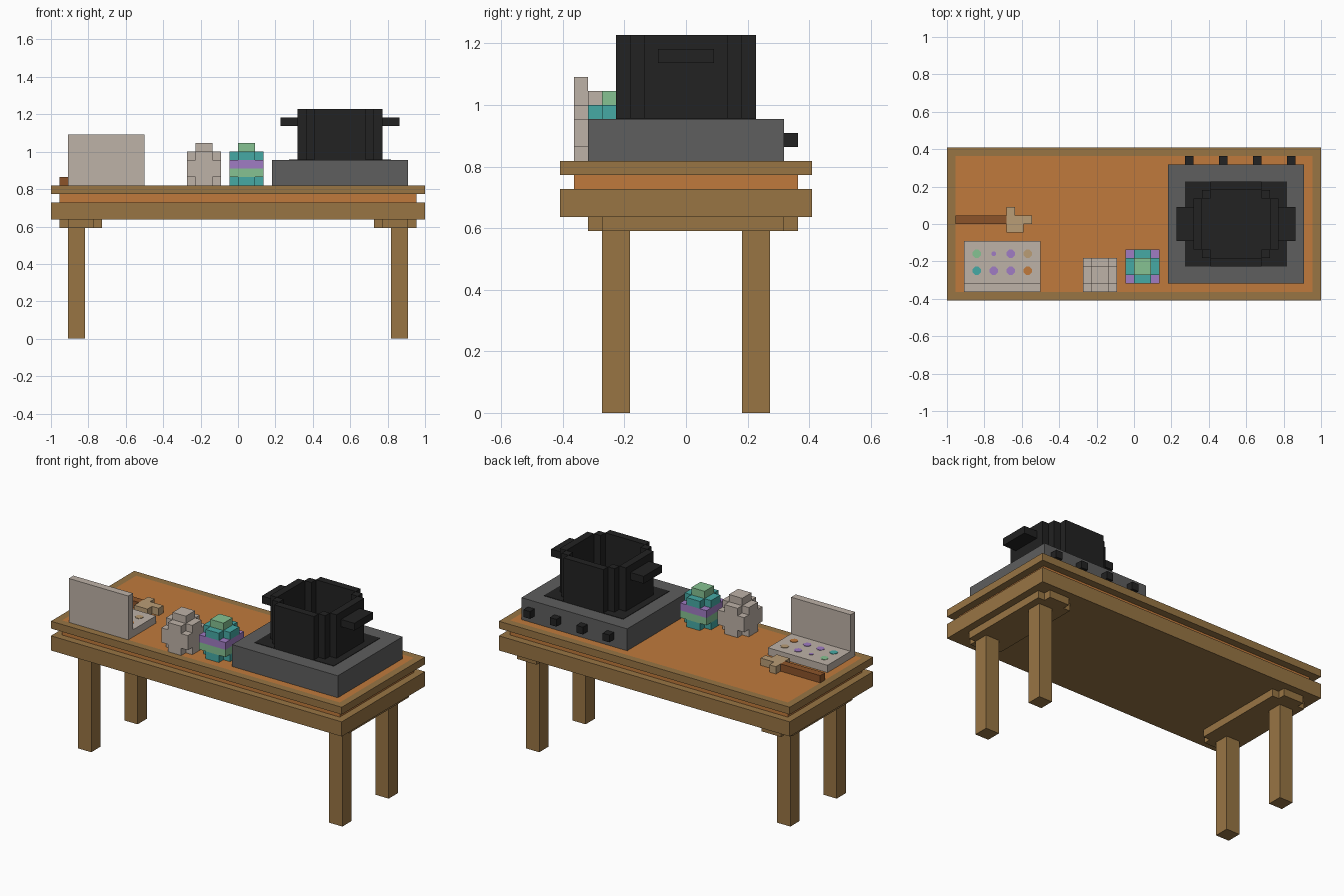
import bpy, bmesh, math

U = 1 / 22  # one block

cube = bpy.data.objects.get("Cube")
if cube:
    bpy.data.objects.remove(cube, do_unlink=True)


def material(name, rgb):
    lin = [((c / 255 + 0.055) / 1.055) ** 2.4 for c in rgb] + [1]
    m = bpy.data.materials.new(name)
    m.use_nodes = True
    m.diffuse_color = lin
    m.node_tree.nodes["Principled BSDF"].inputs["Base Color"].default_value = lin
    return m


WOOD = material("oak wood", (152, 117, 68))
ORANGE = material("orange wood", (192, 122, 60))
GREY = material("stove grey", (94, 94, 94))
BLACK = material("iron black", (34, 34, 34))
SHELL = material("shell grey", (190, 178, 167))
TEAL = material("teal", (70, 170, 165))
GREEN = material("soft green", (134, 194, 146))
PURPLE = material("purple", (160, 124, 196))
TAN = material("tan", (186, 157, 118))
BROWN = material("handle brown", (140, 84, 42))


def finish(name, bm, mat):
    bmesh.ops.recalc_face_normals(bm, faces=bm.faces)
    me = bpy.data.meshes.new(name)
    bm.to_mesh(me)
    bm.free()
    me.materials.append(mat)
    ob = bpy.data.objects.new(name, me)
    bpy.context.collection.objects.link(ob)
    return ob


def boxes(name, mat, *spans):
    """Boxes given in blocks as (x0, x1, y0, y1, z0, z1)."""
    bm = bmesh.new()
    for x0, x1, y0, y1, z0, z1 in spans:
        for v in bmesh.ops.create_cube(bm, size=1)["verts"]:
            v.co.x = U * (x1 if v.co.x > 0 else x0)
            v.co.y = U * (y1 if v.co.y > 0 else y0)
            v.co.z = U * (z1 if v.co.z > 0 else z0)
    return finish(name, bm, mat)


def prism(name, mat, pts, z0, z1):
    """Upright prism over an outline given in blocks."""
    bm = bmesh.new()
    face = bm.faces.new([bm.verts.new((x * U, y * U, z0 * U)) for x, y in pts])
    ext = bmesh.ops.extrude_face_region(bm, geom=[face])
    for v in ext["geom"]:
        if isinstance(v, bmesh.types.BMVert):
            v.co.z = z1 * U
    return finish(name, bm, mat)


def notched(x0, x1, y0, y1):
    """Rectangle outline with one block cut from each corner."""
    return [(x0 + 1, y0), (x1 - 1, y0), (x1 - 1, y0 + 1), (x1, y0 + 1),
            (x1, y1 - 1), (x1 - 1, y1 - 1), (x1 - 1, y1), (x0 + 1, y1),
            (x0 + 1, y1 - 1), (x0, y1 - 1), (x0, y0 + 1), (x0 + 1, y0 + 1)]


# Table
boxes("table_apron", WOOD, (-22, 22, -9, 9, 14, 16))
boxes("table_top", ORANGE, (-21, 21, -8, 8, 16, 18))
boxes("table_rim", WOOD,
      (-22, 22, -9, -8, 17, 18), (-22, 22, 8, 9, 17, 18),
      (-22, -21, -8, 8, 17, 18), (21, 22, -8, 8, 17, 18))
for side, x0, x1 in (("right", -20, -18), ("left", 18, 20)):
    plate = (-21, -16) if x0 < 0 else (16, 21)
    prism(f"{side}_leg_plate", WOOD, notched(*plate, -7, 8), 13, 14)
    boxes(f"front_{side}_leg", WOOD, (x0, x1, -6, -4, 0, 13))
    boxes(f"back_{side}_leg", WOOD, (x0, x1, 4, 6, 0, 13))

# Stove with burner plate and knobs
boxes("stove", GREY, (4, 20, -7, 7, 18, 21))
boxes("burner_plate", BLACK, (6, 18, -5, 5, 20.95, 21.06))
boxes("stove_knobs", BLACK, *[(x, x + 1, 7, 8, 19, 20) for x in (6, 10, 14, 18)])

# Open pot: floor, straight walls, corner posts
prism("pot_floor", BLACK, notched(8, 16, -4, 4), 21, 22)
boxes("pot_walls", BLACK,
      (7, 8, -3, 3, 21, 27), (16, 17, -3, 3, 21, 27),
      (9, 15, -5, -4, 21, 27), (9, 15, 4, 5, 21, 27),
      *[(x, x + 1, y, y + 1, 21, 27) for x in (8, 15) for y in (-4, 3)])
boxes("pot_handles", BLACK, (5, 7, -2, 2, 25, 26), (17, 19, -2, 2, 25, 26))


# Eggs, layered from bottom to top
def egg(name, x, y, low, lower_band, upper_band, high, cap):
    prism(name + "_bottom", low, notched(x, x + 4, y, y + 4), 18, 19)
    boxes(name + "_lower_band", lower_band, (x, x + 4, y, y + 4, 19, 20))
    boxes(name + "_upper_band", upper_band, (x, x + 4, y, y + 4, 20, 21))
    prism(name + "_shoulder", high, notched(x, x + 4, y, y + 4), 21, 22)
    boxes(name + "_cap", cap, (x + 1, x + 3, y + 1, y + 3, 22, 23))


egg("plain_egg", -6, -8, SHELL, SHELL, SHELL, SHELL, SHELL)
egg("painted_egg", -1, -7, TEAL, GREEN, PURPLE, TEAL, GREEN)

# Paint box with raised lid and dabs of paint
boxes("paint_box", SHELL, (-20, -11, -8, -2, 18, 19))
boxes("paint_box_lid", SHELL, (-20, -11, -8, -7, 19, 24))
rows = ((-3.5, (GREEN, PURPLE, PURPLE, TAN)), (-5.5, (TEAL, PURPLE, PURPLE, ORANGE)))
for r, (cy, mats) in enumerate(rows):
    for i, mat in enumerate(mats):
        cx = -18.5 + 2 * i
        rad = 0.28 if (r, i) == (0, 1) else 0.52
        ring = [(cx + rad * math.cos(math.pi * (k + 0.5) / 4),
                 cy + rad * math.sin(math.pi * (k + 0.5) / 4)) for k in range(8)]
        prism(f"paint_dab_{r + 1}_{i + 1}", mat, ring, 18.95, 19.06)

# Paint brush
boxes("brush_handle", BROWN, (-21, -15, 0, 1, 18, 19))
prism("brush_head", TAN, [(-15, -1), (-13, -1), (-13, 0), (-12, 0),
                          (-12, 1), (-14, 1), (-14, 2), (-15, 2)], 18, 19)
